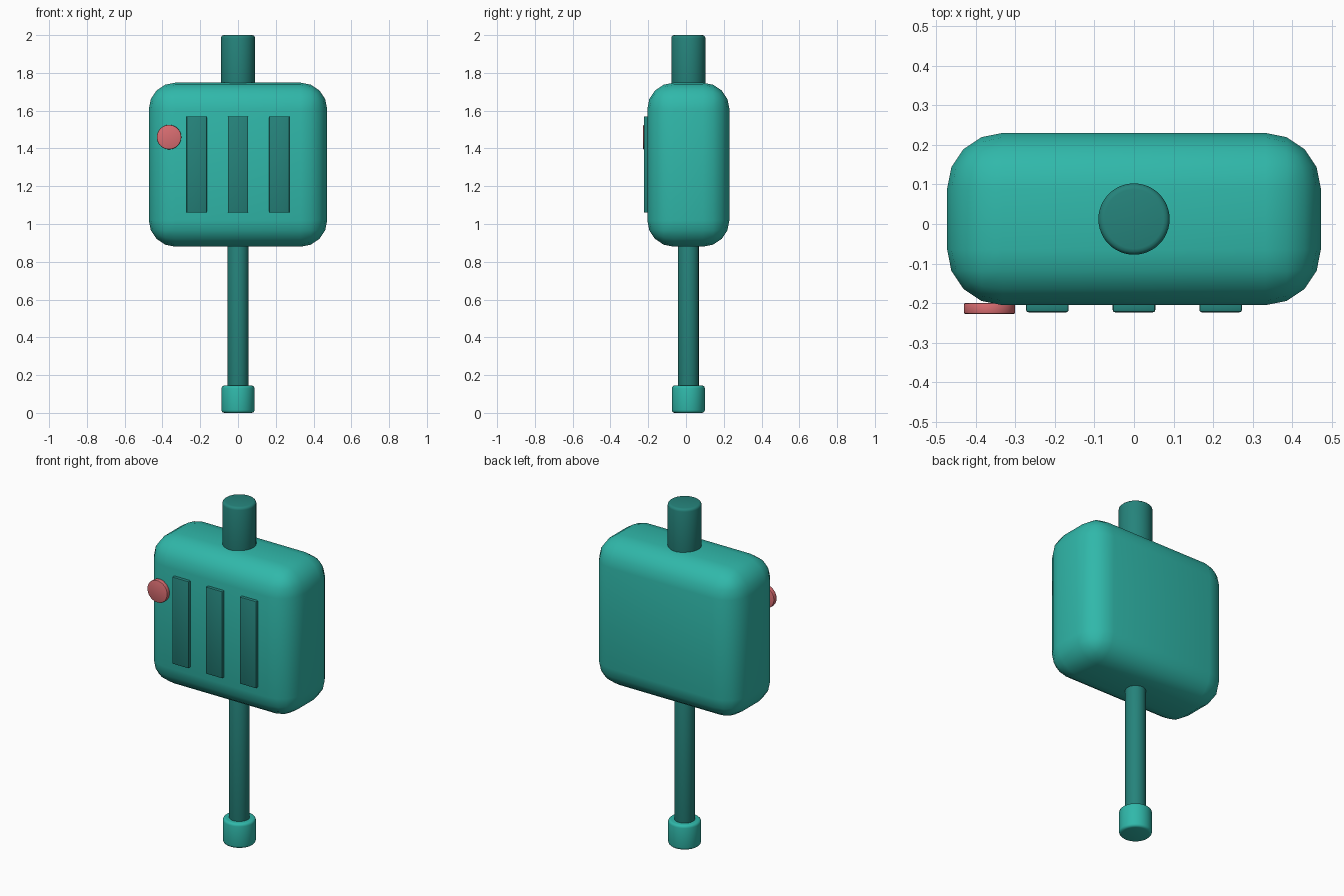
import bpy, math

if "Cube" in bpy.data.objects:
    bpy.data.objects.remove(bpy.data.objects["Cube"])

YC = 0.0125  # depth centre of the body and shafts


def material(name, srgb):
    m = bpy.data.materials.new(name)
    lin = [((c / 255 + 0.055) / 1.055) ** 2.4 for c in srgb]
    m.diffuse_color = (*lin, 1)
    m.use_nodes = True
    m.node_tree.nodes["Principled BSDF"].inputs["Base Color"].default_value = m.diffuse_color
    return m


teal = material("teal", (48, 184, 170))
dark_teal = material("dark teal", (37, 131, 123))
coral = material("coral red", (218, 110, 114))


def finish(name, mat, bevel, segments):
    ob = bpy.context.object
    ob.name = name
    ob.data.materials.append(mat)
    bpy.ops.object.transform_apply(location=False, rotation=True, scale=True)
    mod = ob.modifiers.new("rounding", 'BEVEL')
    mod.width, mod.segments = bevel, segments
    mod.limit_method, mod.angle_limit = 'ANGLE', math.radians(40)
    bpy.ops.object.modifier_apply(modifier=mod.name)
    bpy.ops.object.shade_smooth_by_angle(angle=math.radians(40))
    return ob


def box(name, lo, hi, mat, bevel, segments):
    bpy.ops.mesh.primitive_cube_add(size=1, location=[(a + b) / 2 for a, b in zip(lo, hi)])
    bpy.context.object.scale = [b - a for a, b in zip(lo, hi)]
    return finish(name, mat, bevel, segments)


def shaft(name, radius, z0, z1, mat, bevel):
    bpy.ops.mesh.primitive_cylinder_add(vertices=48, radius=radius, depth=z1 - z0,
                                        location=(0, YC, (z0 + z1) / 2))
    return finish(name, mat, bevel, 3)


# Rounded main body
box("body", (-0.472, -0.205, 0.88), (0.472, 0.23, 1.748), teal, 0.14, 4)

# Top stub, lower rod and foot cap
shaft("top_stub", 0.09, 1.70, 2.0, dark_teal, 0.015)
shaft("lower_rod", 0.055, 0.08, 0.95, dark_teal, 0.005)
shaft("foot_cap", 0.0875, 0.0, 0.145, teal, 0.015)

# Three vertical slats on the front
for i in (-1, 0, 1):
    x = i * 0.219
    box(f"front_slat_{i + 2}", (x - 0.054, -0.223, 1.06), (x + 0.054, -0.195, 1.57),
        dark_teal, 0.006, 2)

# Round button beside the slats
bpy.ops.mesh.primitive_cylinder_add(vertices=32, radius=0.065, depth=0.027,
                                    location=(-0.365, -0.2135, 1.46),
                                    rotation=(math.pi / 2, 0, 0))
finish("round_button", coral, 0.004, 2)
